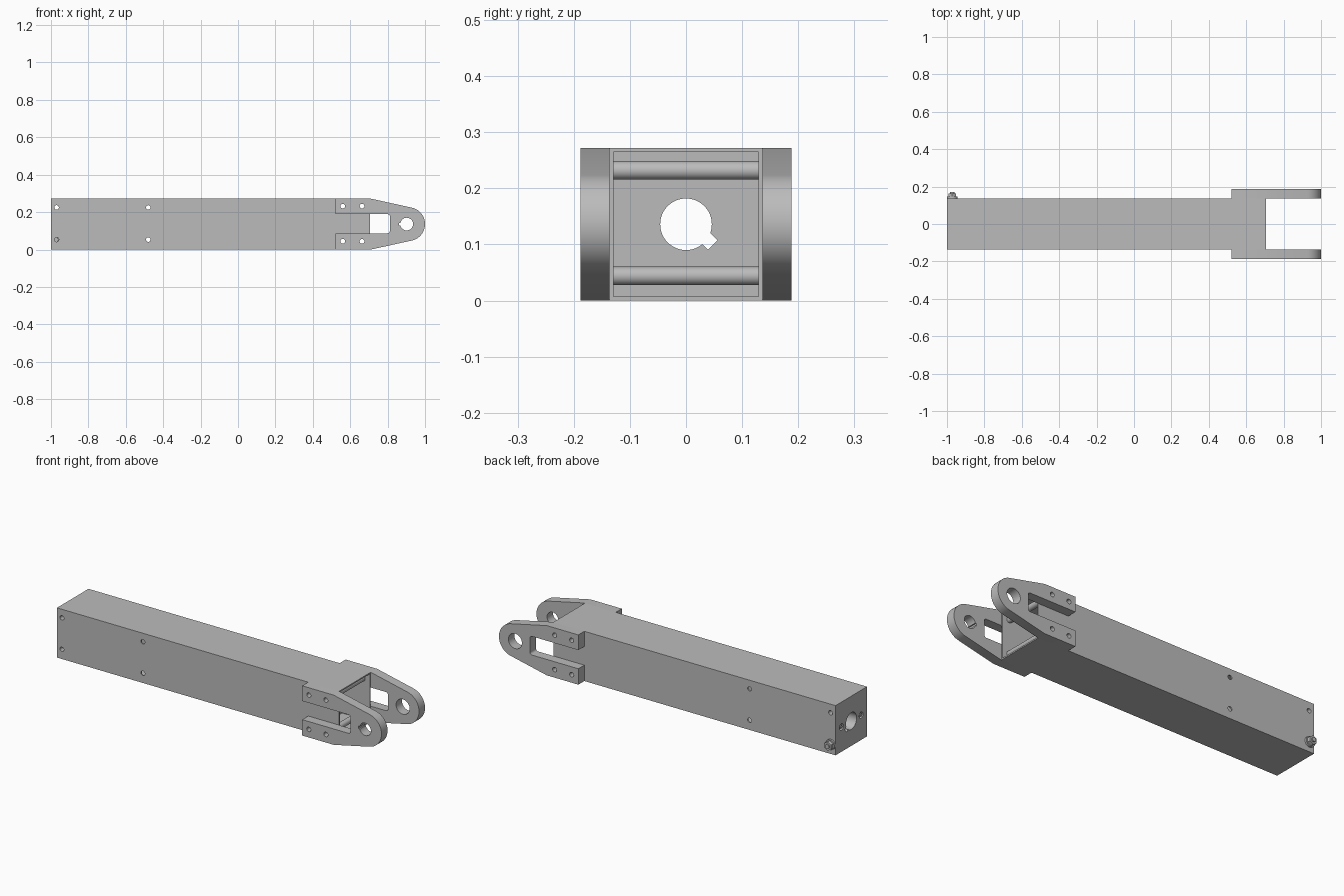
import bpy, bmesh, math
from mathutils import Matrix, Vector

if "Cube" in bpy.data.objects:
    bpy.data.objects.remove(bpy.data.objects["Cube"])

steel = bpy.data.materials.new("grey steel")
GREY = (0.5, 0.5, 0.5, 1)
steel.diffuse_color = GREY
steel.use_nodes = True
steel.node_tree.nodes["Principled BSDF"].inputs["Base Color"].default_value = GREY

H = 0.272          # tube height
W = 0.136          # half width of the tube
MID = H / 2
END = 0.707        # open end of the tube


def finish(name, bm):
    bmesh.ops.recalc_face_normals(bm, faces=bm.faces[:])
    mesh = bpy.data.meshes.new(name)
    bm.to_mesh(mesh)
    bm.free()
    mesh.materials.append(steel)
    ob = bpy.data.objects.new(name, mesh)
    bpy.context.collection.objects.link(ob)
    return ob


def box(name, lo, hi, turn=None):
    lo, hi = Vector(lo), Vector(hi)
    bm = bmesh.new()
    bmesh.ops.create_cube(bm, size=1)
    bmesh.ops.scale(bm, vec=hi - lo, verts=bm.verts)
    if turn:
        bmesh.ops.rotate(bm, matrix=turn, verts=bm.verts)
    bmesh.ops.translate(bm, vec=(lo + hi) / 2, verts=bm.verts)
    return finish(name, bm)


def rod(name, centre, r, length, axis="Y", sides=32):
    bm = bmesh.new()
    bmesh.ops.create_cone(bm, cap_ends=True, segments=sides, radius1=r, radius2=r, depth=length)
    spin = Matrix.Rotation(math.pi / 2, 3, "X" if axis == "Y" else "Y")
    bmesh.ops.rotate(bm, matrix=spin, verts=bm.verts)
    bmesh.ops.translate(bm, vec=centre, verts=bm.verts)
    return finish(name, bm)


def prism(name, outline, y0, y1):
    bm = bmesh.new()
    face = bm.faces.new([bm.verts.new((x, y0, z)) for x, z in outline])
    out = bmesh.ops.extrude_face_region(bm, geom=[face])
    moved = [v for v in out["geom"] if isinstance(v, bmesh.types.BMVert)]
    bmesh.ops.translate(bm, vec=(0, y1 - y0, 0), verts=moved)
    return finish(name, bm)


def cut(ob, cutters):
    bpy.context.view_layer.objects.active = ob
    for c in cutters:
        mod = ob.modifiers.new("cut", "BOOLEAN")
        mod.operation, mod.solver, mod.object = "DIFFERENCE", "EXACT", c
        bpy.ops.object.modifier_apply(modifier=mod.name)
        bpy.data.objects.remove(c)


def smooth(ob):
    bpy.ops.object.select_all(action="DESELECT")
    ob.select_set(True)
    bpy.context.view_layer.objects.active = ob
    bpy.ops.object.shade_smooth_by_angle(angle=math.radians(30))


def arc(cx, cz, r, start, stop, n):
    steps = [math.radians(start + (stop - start) * i / n) for i in range(n + 1)]
    return [(cx + r * math.cos(a), cz + r * math.sin(a)) for a in steps]


# Square tube with a solid end block and keyed centre hole
tube = box("square_tube", (-1, -W, 0), (END, W, H))
holes = [box("bore", (-0.94, -0.129, 0.007), (END + 0.1, 0.129, H - 0.007)),
         rod("centre_hole", (-0.95, 0, MID), 0.046, 0.2, "X", 48),
         box("keyway", (-1.05, 0.022, 0.098), (-0.85, 0.052, 0.122),
             Matrix.Rotation(math.radians(-45), 3, "X"))]
for x in (-0.97, -0.48):
    for z in (0.053, 0.225):
        holes.append(rod("bolt_hole", (x, 0, z), 0.012, 0.5))
for x in (0.56, 0.663):
    for z in (0.044, 0.232):
        holes.append(rod("spacer_hole", (x, 0, z), 0.0125, 0.5))
for y in (-0.085, 0.085):
    holes.append(rod("end_recess", (-1, y, MID), 0.017, 0.04, "X"))
cut(tube, holes)
smooth(tube)

# Small screws seated in the end block
for side, y in (("right", -0.085), ("left", 0.085)):
    smooth(rod(side + "_end_screw", (-0.989, y, MID), 0.009, 0.02, "X", 16))

# Hollow spacers across the tube near the fork
for x in (0.56, 0.663):
    for z in (0.044, 0.232):
        spacer = rod("spacer", (x, 0, z), 0.0165, 0.26)
        cut(spacer, [rod("spacer_bore", (x, 0, z), 0.0125, 0.5)])
        smooth(spacer)

# Fork cheeks: tapered plates with rounded noses and open slots
cheek_outline = [(0.52, 0), (0.71, 0)] + arc(0.91, MID, 0.09, -78, 78, 28) + [(0.71, H), (0.52, H)]
slot_outline = ([(0.5, 0.087)] + arc(0.8, 0.099, 0.012, -90, 0, 6)
                + arc(0.8, 0.177, 0.012, 0, 90, 6) + [(0.5, 0.189)])
for name, s, hole_r in (("front_fork_cheek", -1, 0.034), ("back_fork_cheek", 1, 0.041)):
    cheek = prism(name, cheek_outline, s * W, s * 0.188)
    cutters = [prism("slot", slot_outline, s * 0.1, s * 0.22),
               rod("pivot_hole", (0.902, s * 0.16, MID), hole_r, 0.2, sides=40)]
    if s < 0:
        cutters.append(box("pivot_key", (0.862, -0.22, MID - 0.007), (0.89, -0.1, MID + 0.007)))
    for x in (0.56, 0.663):
        for z in (0.044, 0.232):
            cutters.append(rod("cheek_hole", (x, s * 0.16, z), 0.0125, 0.2))
    cut(cheek, cutters)
    smooth(cheek)

# Nut, washer and bolt end at the back of the end block
for name, r, y1, sides in (("washer", 0.028, 0.146, 32), ("hex_nut", 0.024, 0.164, 6),
                           ("bolt_shank", 0.012, 0.171, 24)):
    y0 = -0.1 if name == "bolt_shank" else W
    smooth(rod(name, (-0.972, (y0 + y1) / 2, 0.053), r, y1 - y0, sides=sides))
